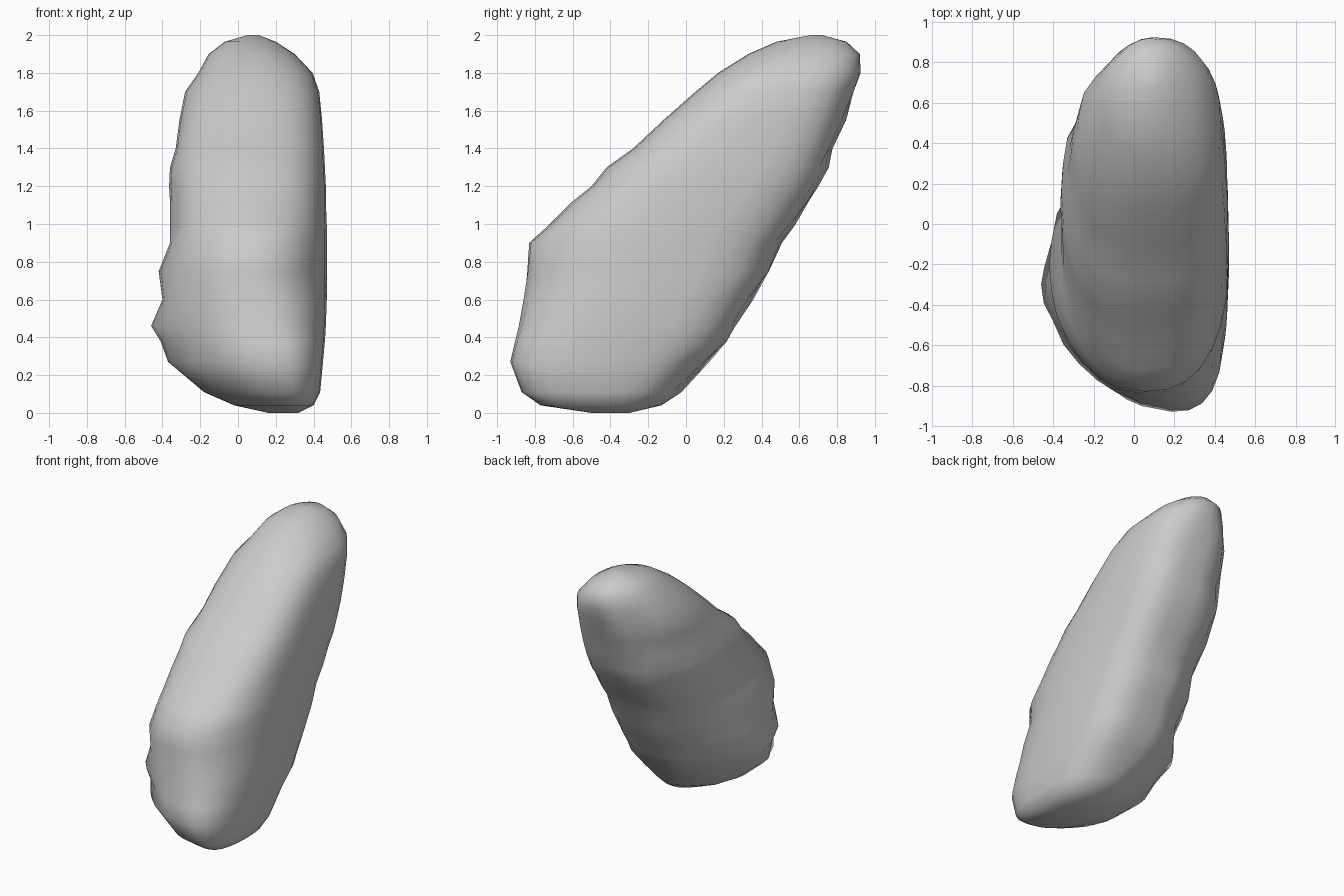
import bpy, bmesh, math, random

if "Cube" in bpy.data.objects:
    bpy.data.objects.remove(bpy.data.objects["Cube"])

random.seed(4)
SIDES = 28

# Horizontal slices of the leaning boulder: z, x_min, x_max, y_min, y_max
SLICES = [
    (0.00, 0.16, 0.32, -0.50, -0.30),
    (0.04, -0.02, 0.40, -0.77, -0.13),
    (0.11, -0.18, 0.435, -0.87, -0.03),
    (0.27, -0.37, 0.45, -0.93, 0.12),
    (0.38, -0.41, 0.46, -0.905, 0.23),
    (0.46, -0.46, 0.465, -0.885, 0.27),
    (0.60, -0.40, 0.47, -0.86, 0.35),
    (0.75, -0.42, 0.47, -0.84, 0.45),
    (0.90, -0.36, 0.47, -0.83, 0.51),
    (1.00, -0.36, 0.47, -0.72, 0.58),
    (1.12, -0.36, 0.465, -0.60, 0.65),
    (1.20, -0.365, 0.465, -0.50, 0.70),
    (1.30, -0.36, 0.46, -0.42, 0.75),
    (1.40, -0.33, 0.455, -0.28, 0.78),
    (1.55, -0.31, 0.445, -0.12, 0.84),
    (1.70, -0.28, 0.43, 0.05, 0.89),
    (1.80, -0.21, 0.395, 0.17, 0.925),
    (1.90, -0.155, 0.30, 0.33, 0.92),
    (1.965, -0.07, 0.20, 0.48, 0.85),
    (2.00, 0.05, 0.11, 0.66, 0.72),
]


def power(v, e):
    return math.copysign(abs(v) ** e, v)


def blend(z, *keys):
    """Piecewise linear value from (height, value) pairs."""
    for (z0, v0), (z1, v1) in zip(keys, keys[1:]):
        if z <= z1:
            return v0 + (v1 - v0) * (z - z0) / (z1 - z0)
    return keys[-1][1]


def ring(z, x0, x1, y0, y1):
    """Rounded slice: boxy on the flat right side, wedge-like at lower left."""
    front_right = blend(z, (0, 2.6), (0.3, 3.0), (0.8, 2.1), (1.2, 2.9), (1.6, 2.8), (2, 2))
    back_right = blend(z, (0, 2.3), (0.4, 3.3), (1.4, 3.3), (1.75, 2.6), (2, 2))
    front_left = blend(z, (0, 2), (0.4, 1.7), (0.6, 2.05), (0.9, 2.1), (1.3, 2.3), (2, 2))
    back_left = blend(z, (0, 1.8), (0.4, 1.5), (0.8, 1.8), (1.1, 2.3), (1.5, 1.95), (2, 1.75))
    low = max(0.0, 1 - z / 1.0)
    pts = []
    for i in range(SIDES):
        a = 2 * math.pi * i / SIDES
        c, s = math.cos(a), math.sin(a)
        if c > 0:
            n = back_right if s > 0 else front_right
        else:
            n = back_left if s > 0 else front_left
        u, v = power(c, 2 / n), power(s, 2 / n)
        if v < 0:
            v *= 1 + 0.28 * low * u      # slanted lower front
        pts.append((u, v))
    us, vs = [p[0] for p in pts], [p[1] for p in pts]
    out = []
    for u, v in pts:
        x = x0 + (x1 - x0) * (u - min(us)) / (max(us) - min(us))
        y = y0 + (y1 - y0) * (v - min(vs)) / (max(vs) - min(vs))
        # chipped surface on the left and back
        if 0.1 < z < 1.75 and (-0.95 < u < -0.4 and v > -0.5 or (v > 0.5 and u < 0.7)):
            x += random.uniform(-0.012, 0.012)
            y += random.uniform(-0.014, 0.012)
        out.append((x, y, z))
    return out


# Boulder lofted through the slices
bm = bmesh.new()
rings = [[bm.verts.new(p) for p in ring(*s)] for s in SLICES]
for a, b in zip(rings, rings[1:]):
    for i in range(SIDES):
        j = (i + 1) % SIDES
        bm.faces.new((a[i], a[j], b[j], b[i]))
bm.faces.new(list(reversed(rings[0])))
bm.faces.new(rings[-1])
bmesh.ops.recalc_face_normals(bm, faces=bm.faces[:])
for f in bm.faces:
    f.smooth = True

mesh = bpy.data.meshes.new("leaning_boulder")
bm.to_mesh(mesh)
bm.free()
boulder = bpy.data.objects.new("leaning_boulder", mesh)
bpy.context.collection.objects.link(boulder)
